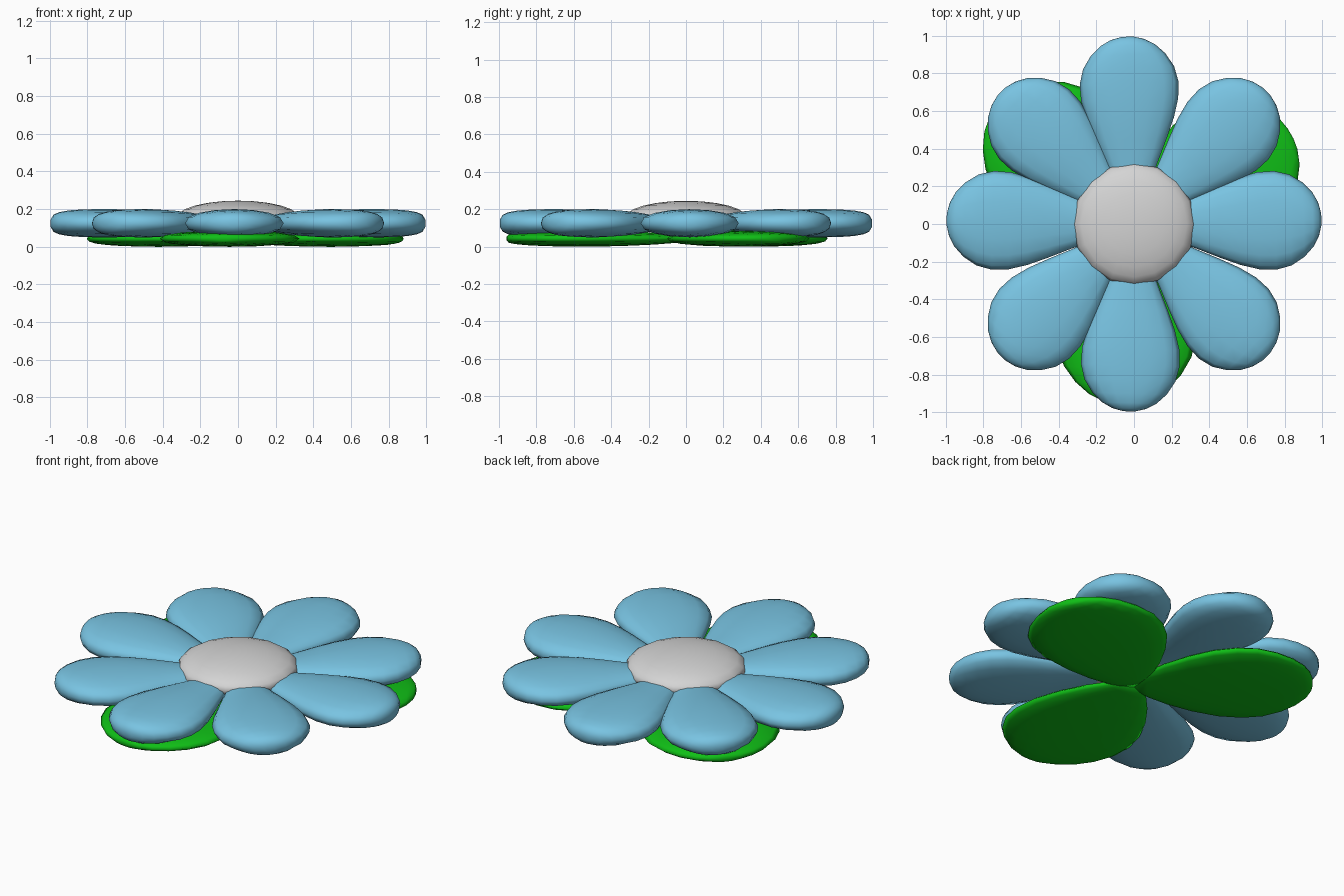
import bpy, bmesh, math

if "Cube" in bpy.data.objects:
    bpy.data.objects.remove(bpy.data.objects["Cube"])


def material(name, rgb):
    m = bpy.data.materials.new(name)
    m.diffuse_color = (*rgb, 1)
    m.use_nodes = True
    m.node_tree.nodes["Principled BSDF"].inputs["Base Color"].default_value = m.diffuse_color
    return m


blue = material("petal_blue", (0.19, 0.55, 0.76))
green = material("leaf_green", (0.005, 0.52, 0.008))
white = material("centre_white", (0.66, 0.66, 0.66))


def finish(bm, name, mat):
    bmesh.ops.recalc_face_normals(bm, faces=bm.faces)
    me = bpy.data.meshes.new(name)
    bm.to_mesh(me)
    bm.free()
    me.materials.append(mat)
    for p in me.polygons:
        p.use_smooth = True
    ob = bpy.data.objects.new(name, me)
    bpy.context.collection.objects.link(ob)
    return ob


def blade(name, profile, angle, z, mat, sides=16, power=0.85):
    """Loft of flattened rings along +x; profile rows: distance, half width, half height."""
    bm = bmesh.new()
    rings = []
    for d, w, h in profile:
        ring = []
        for i in range(sides):
            a = 2 * math.pi * i / sides
            c, s = math.cos(a), math.sin(a)
            s = math.copysign(abs(s) ** power, s)
            ring.append(bm.verts.new((d, w * c, h * s)))
        rings.append(ring)
    for r0, r1 in zip(rings, rings[1:]):
        for i in range(sides):
            j = (i + 1) % sides
            bm.faces.new((r0[i], r0[j], r1[j], r1[i]))
    bm.faces.new(rings[0])
    bm.faces.new(rings[-1])
    ob = finish(bm, name, mat)
    ob.rotation_euler.z = math.radians(angle)
    ob.location.z = z
    return ob


# Eight petals, slightly uneven in direction
petal = [(0.05, 0.04, 0.03), (0.2, 0.09, 0.04), (0.33, 0.14, 0.05), (0.45, 0.19, 0.063),
         (0.56, 0.232, 0.071), (0.66, 0.258, 0.075), (0.75, 0.262, 0.075), (0.83, 0.242, 0.073),
         (0.90, 0.198, 0.068), (0.95, 0.145, 0.059), (0.98, 0.09, 0.045), (0.995, 0.03, 0.02)]
for k, ang in enumerate((1.5, 45, 92, 135, 178.5, 225, 268.5, 315)):
    blade(f"petal_{k + 1}", petal, ang, 0.125, blue)

# Three broad leaves underneath
leaf = [(0.0, 0.06, 0.015), (0.07, 0.13, 0.024), (0.17, 0.21, 0.032), (0.3, 0.29, 0.038),
        (0.44, 0.35, 0.042), (0.57, 0.372, 0.043), (0.68, 0.36, 0.042), (0.78, 0.312, 0.039),
        (0.86, 0.245, 0.035), (0.92, 0.165, 0.029), (0.95, 0.09, 0.022), (0.96, 0.03, 0.012)]
for k, ang in enumerate((30, 138, 265.5)):
    blade(f"leaf_{k + 1}", leaf, ang, 0.043, green)

# Domed flower centre
bm = bmesh.new()
bmesh.ops.create_uvsphere(bm, u_segments=16, v_segments=12, radius=1)
for v in bm.verts:
    v.co.x *= 0.325
    v.co.y *= 0.325
    v.co.z = 0.155 + v.co.z * 0.09
finish(bm, "flower_centre", white)
